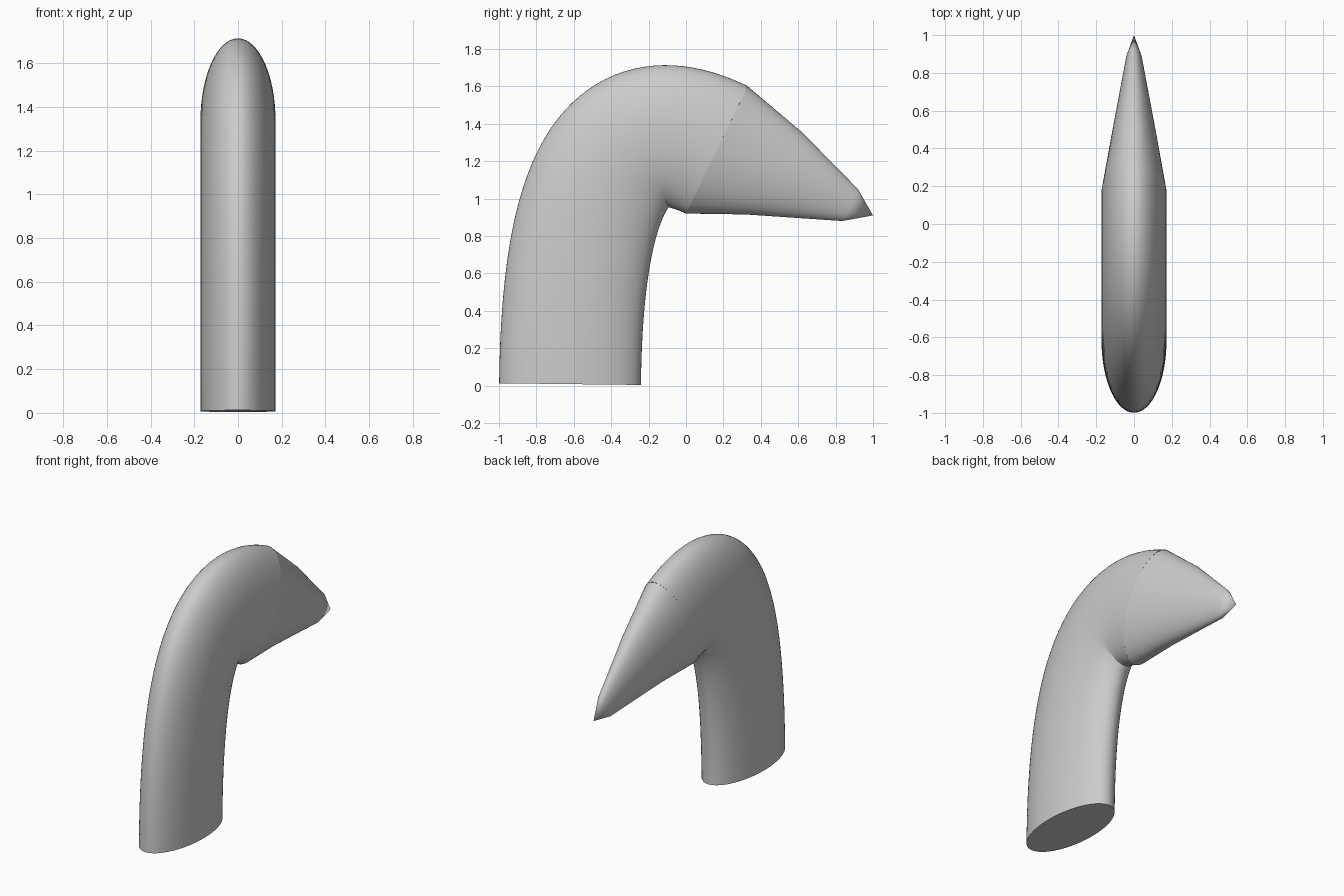
import bpy, bmesh, math
from mathutils import Vector

if "Cube" in bpy.data.objects:
    bpy.data.objects.remove(bpy.data.objects["Cube"])

SEG = 64
HALF_W, HALF_D = 0.172, 0.379


def ring(bm, c, axis, half_x):
    """Elliptical ring in the plane spanned by x and a (y, z) half axis."""
    out = []
    for i in range(SEG):
        a = 2 * math.pi * i / SEG
        out.append(bm.verts.new((half_x * math.cos(a),
                                 c[0] + axis[0] * math.sin(a),
                                 c[1] + axis[1] * math.sin(a))))
    return out


def loft(name, sections, tip=None, cap_start=False, angle=40):
    bm = bmesh.new()
    rings = [ring(bm, *s) for s in sections]
    for a, b in zip(rings, rings[1:]):
        for i in range(SEG):
            j = (i + 1) % SEG
            bm.faces.new((a[i], a[j], b[j], b[i]))
    if cap_start:
        bm.faces.new(rings[0][::-1])
    if tip:
        t = bm.verts.new((0, tip[0], tip[1]))
        for i in range(SEG):
            bm.faces.new((rings[-1][i], rings[-1][(i + 1) % SEG], t))
    bmesh.ops.recalc_face_normals(bm, faces=bm.faces)
    me = bpy.data.meshes.new(name)
    bm.to_mesh(me)
    bm.free()
    ob = bpy.data.objects.new(name, me)
    bpy.context.collection.objects.link(ob)
    bpy.ops.object.select_all(action='DESELECT')
    ob.select_set(True)
    bpy.context.view_layer.objects.active = ob
    bpy.ops.object.shade_smooth_by_angle(angle=math.radians(angle))
    return ob


def edge_section(top, bottom, half_x):
    t, b = Vector(top), Vector(bottom)
    return ((t + b) / 2, (t - b) / 2, half_x)


# Neck: constant ellipse swept along a bezier centreline in the y-z plane
p0, p3 = Vector((-0.62, 0.008)), Vector((0.165, 1.26))
p1 = Vector((-0.608, 1.05))
p2 = p3 - 0.62 * Vector((0.9, -0.436))
neck = []
N = 48
for k in range(N + 1):
    t = k / N
    u = 1 - t
    c = u**3 * p0 + 3 * u * u * t * p1 + 3 * u * t * t * p2 + t**3 * p3
    d = (u * u * (p1 - p0) + 2 * u * t * (p2 - p1) + t * t * (p3 - p2)).normalized()
    neck.append((c, Vector((-d.y, d.x)) * HALF_D, HALF_W))
loft("neck", neck, cap_start=True)

# Beak: tapers from the end of the neck to a small ellipse, then to a point
loft("beak", [
    edge_section((0.33, 1.60), (0.0, 0.92), HALF_W),
    edge_section((0.62, 1.355), (0.32, 0.915), 0.116),
    edge_section((0.92, 1.05), (0.835, 0.88), 0.042),
], tip=(1.0, 0.91), angle=30)
